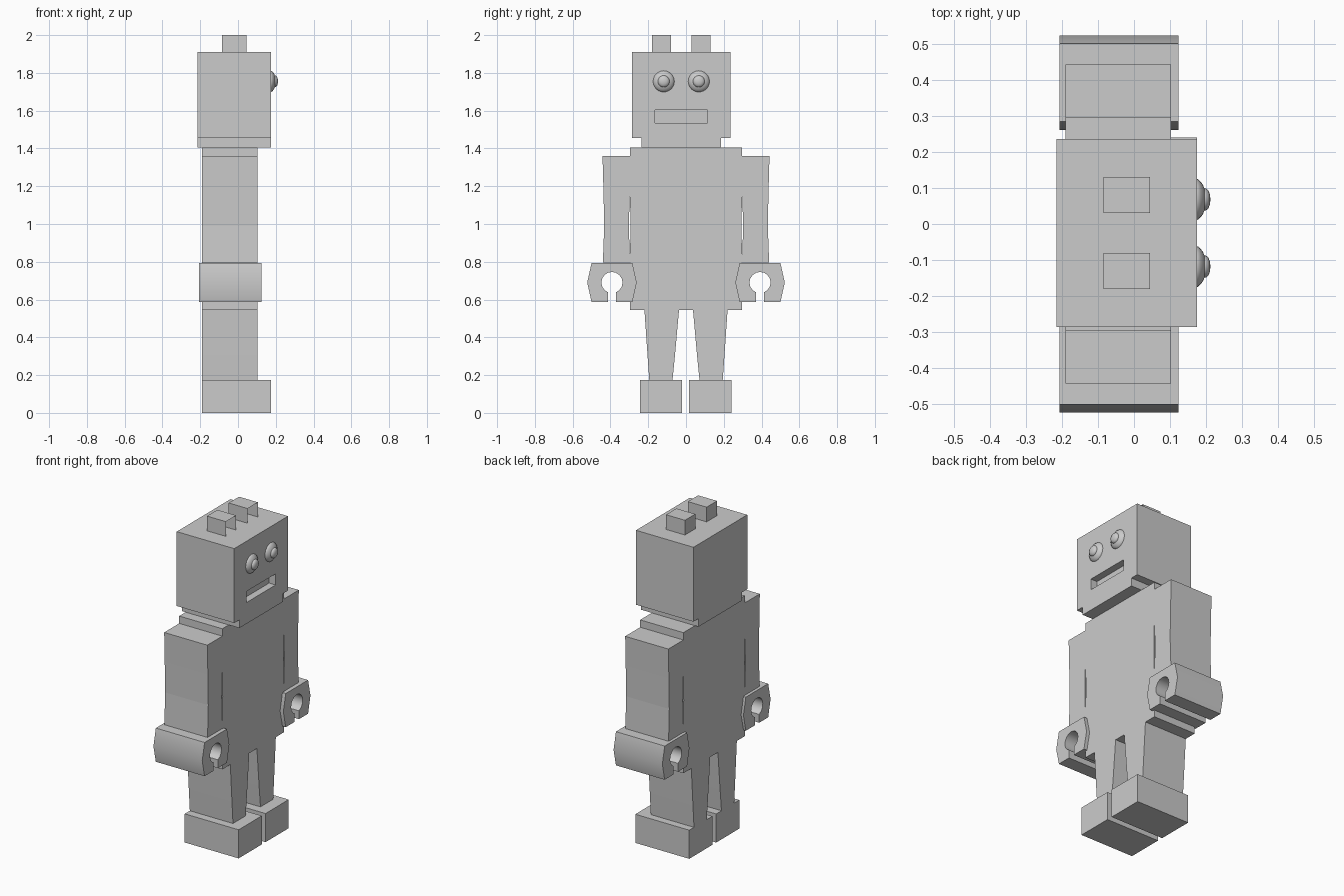
import bpy, bmesh, math

if "Cube" in bpy.data.objects:
    bpy.data.objects.remove(bpy.data.objects["Cube"])


def make_object(name, bm):
    bmesh.ops.recalc_face_normals(bm, faces=bm.faces[:])
    mesh = bpy.data.meshes.new(name)
    bm.to_mesh(mesh)
    bm.free()
    obj = bpy.data.objects.new(name, mesh)
    bpy.context.collection.objects.link(obj)
    return obj


def prism(name, outline, x0, x1, open_front=False):
    """Extrude a (y, z) outline along x."""
    bm = bmesh.new()
    face = bm.faces.new([bm.verts.new((x0, y, z)) for y, z in outline])
    ret = bmesh.ops.extrude_face_region(bm, geom=[face], use_keep_orig=True)
    new = ret["geom"]
    bmesh.ops.translate(bm, vec=(x1 - x0, 0, 0),
                        verts=[g for g in new if isinstance(g, bmesh.types.BMVert)])
    if open_front:
        bmesh.ops.delete(bm, geom=[g for g in new if isinstance(g, bmesh.types.BMFace)],
                         context='FACES_ONLY')
    return make_object(name, bm)


def rect(y0, y1, z0, z1):
    return [(y0, z0), (y1, z0), (y1, z1), (y0, z1)]


def activate(obj):
    bpy.ops.object.select_all(action='DESELECT')
    obj.select_set(True)
    bpy.context.view_layer.objects.active = obj


def smooth(obj, degrees=30):
    activate(obj)
    bpy.ops.object.shade_smooth_by_angle(angle=math.radians(degrees))


def cut(target, cutter):
    cutter.hide_render = True
    mod = target.modifiers.new("cut", 'BOOLEAN')
    mod.operation = 'DIFFERENCE'
    mod.solver = 'EXACT'
    mod.object = cutter
    activate(target)
    bpy.ops.object.modifier_apply(modifier=mod.name)
    bpy.data.objects.remove(cutter)


# Body: torso, arms and legs as one stepped silhouette
half = [(0.037, 0.545), (0.05, 0.31), (0.068, 0.28), (0.072, 0.17), (0.194, 0.17),
        (0.204, 0.31), (0.22, 0.545), (0.297, 0.545), (0.297, 0.795), (0.44, 0.795),
        (0.433, 0.99), (0.437, 1.18), (0.442, 1.36), (0.297, 1.36), (0.297, 1.405)]
half[1:3] = [(0.058, 0.31)]
body = prism("body", half + [(-y, z) for y, z in reversed(half)], -0.19, 0.102)

# Narrow slits between arms and torso
for s in (1, -1):
    slit = [(0.297, 1.165), (0.303, 0.99), (0.297, 0.82), (0.293, 0.99)]
    cut(body, prism("slit_cutter", [(s * y, z) for y, z in slit], -0.4, 0.4))

# Head with short neck, slightly off centre, and a recessed mouth
C = -0.025
head_half = [(0.21, 1.405), (0.21, 1.455), (0.26, 1.455), (0.26, 1.91)]
head = prism("head", [(C + y, z) for y, z in head_half]
             + [(C - y, z) for y, z in reversed(head_half)], -0.215, 0.174)
cut(head, prism("mouth_cutter", rect(C - 0.14, C + 0.14, 1.535, 1.603), 0.13, 0.3))

# Profile of an eye: outer ring dome, then a smaller pupil dome (radius, x)
eye_profile = [(0.057, 0.17), (0.056, 0.177), (0.05, 0.184), (0.041, 0.191),
               (0.031, 0.195), (0.030, 0.200), (0.025, 0.206), (0.015, 0.210), (0.0, 0.212)]

for s, side in ((1, "left"), (-1, "right")):
    # Ear blocks, open at the front
    y = C + s * 0.105
    prism("ear_" + side, rect(y - 0.05, y + 0.05, 1.91, 2.0), -0.084, 0.044, open_front=True)

    # Eyes
    bm = bmesh.new()
    cy = C + s * 0.093
    verts = [bm.verts.new((x, cy + r, 1.755)) for r, x in eye_profile]
    edges = [bm.edges.new(p) for p in zip(verts, verts[1:])]
    bmesh.ops.spin(bm, geom=verts + edges, cent=(0, cy, 1.755), axis=(1, 0, 0),
                   angle=math.tau, steps=24, use_duplicate=False)
    bmesh.ops.remove_doubles(bm, verts=bm.verts[:], dist=0.0005)
    smooth(make_object("eye_" + side, bm), 50)

    # Gripping hands with a round hole open at the bottom
    hy, hz, r, gap = 0.392, 0.69, 0.056, 0.021
    a0 = math.asin(gap / r)
    n = 14
    arc = [(hy + r * math.sin(a), hz - r * math.cos(a))
           for a in (a0 + (math.tau - 2 * a0) * i / n for i in range(n + 1))]
    claw = arc + [(hy - gap, 0.587), (hy - 0.108, 0.587), (hy - 0.131, hz),
                  (hy - 0.108, 0.793), (hy + 0.108, 0.793), (hy + 0.131, hz),
                  (hy + 0.108, 0.587), (hy + gap, 0.587)]
    smooth(prism("hand_" + side, [(s * y, z) for y, z in claw], -0.206, 0.124), 35)

    # Feet
    y = s * 0.13 - 0.002
    prism("foot_" + side, rect(y - 0.112, y + 0.112, 0.0, 0.175), -0.19, 0.175)
